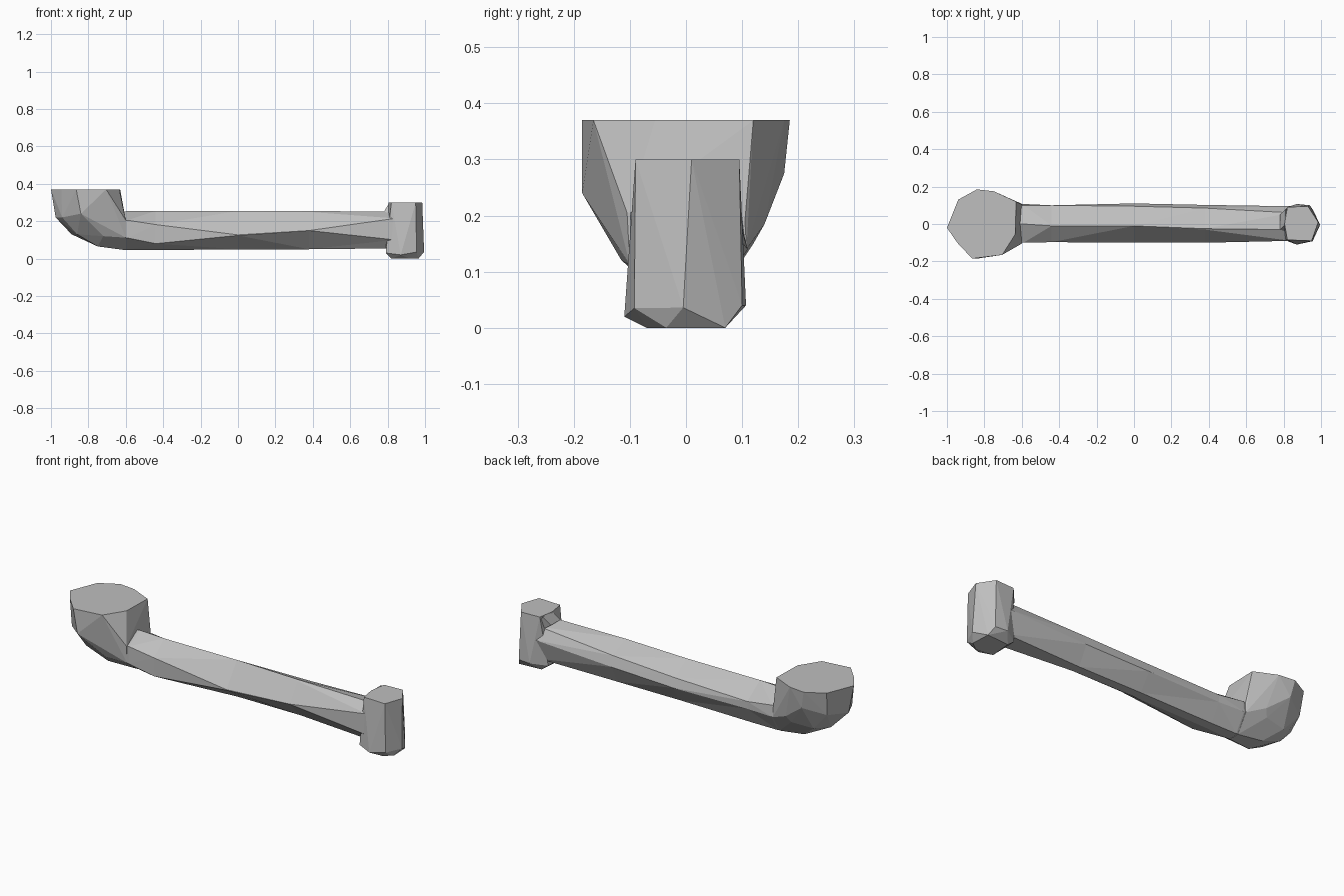
import bpy
import bmesh

# Remove the default object
default_object = bpy.data.objects.get("Cube")
if default_object:
    bpy.data.objects.remove(default_object, do_unlink=True)

# Single plain material
grey = bpy.data.materials.new("plain grey")
grey.use_nodes = True
colour = (0.52, 0.52, 0.52, 1)
grey.diffuse_color = colour
grey.node_tree.nodes["Principled BSDF"].inputs["Base Color"].default_value = colour


def finish(name, bm):
    """Turn a bmesh into a flat shaded object with outward normals."""
    bmesh.ops.recalc_face_normals(bm, faces=bm.faces[:])
    mesh = bpy.data.meshes.new(name)
    bm.to_mesh(mesh)
    bm.free()
    mesh.materials.append(grey)
    part = bpy.data.objects.new(name, mesh)
    bpy.context.scene.collection.objects.link(part)
    return part


def faceted_solid(name, points):
    """Chunky low-poly solid wrapped tightly around its corner points."""
    bm = bmesh.new()
    verts = [bm.verts.new(p) for p in points]
    hull = bmesh.ops.convex_hull(bm, input=verts)
    loose = {v for v in hull["geom_interior"] if isinstance(v, bmesh.types.BMVert)}
    bmesh.ops.delete(bm, geom=list(loose), context="VERTS")
    bmesh.ops.dissolve_limit(bm, angle_limit=0.02, verts=bm.verts[:], edges=bm.edges[:])
    return finish(name, bm)


def lofted_beam(name, sections):
    """Bridge (y, z) sections placed along x, and close both ends."""
    bm = bmesh.new()
    rings = [[bm.verts.new((x, y, z)) for y, z in ring] for x, ring in sections]
    for first, second in zip(rings, rings[1:]):
        count = len(first)
        for i in range(count):
            j = (i + 1) % count
            bm.faces.new((first[i], first[j], second[j], second[i]))
    bm.faces.new(rings[0])
    bm.faces.new(rings[-1])
    bmesh.ops.triangulate(bm, faces=bm.faces[:])
    return finish(name, bm)


# Flared elbow head: flat rim, swelling middle, rounded underside, tapering neck
rim_outline = [(-1, -.02), (-.94, .13), (-.84, .185), (-.75, .175), (-.63, .12),
               (-.635, -.055), (-.705, -.165), (-.865, -.185), (-.945, -.1)]
head_rim = [(x, y, .37) for x, y in rim_outline]
head_middle = [(-.975, -.01, .22), (-.93, .11, .24), (-.82, .175, .275),
               (-.7, .14, .185), (-.615, .09, .27), (-.67, -.135, .23),
               (-.84, -.185, .24), (-.94, -.09, .22)]
head_underside = [(-.89, .02, .13), (-.84, .1, .14), (-.72, .12, .15),
                  (-.86, -.08, .13), (-.72, -.115, .12),
                  (-.75, .05, .065), (-.75, -.05, .065)]
head_neck = [(-.6, -.105, .205), (-.6, -.1, .112), (-.6, -.01, .045),
             (-.6, .05, .045), (-.6, .108, .14), (-.6, .105, .19)]
faceted_solid("elbow_head", head_rim + head_middle + head_underside + head_neck)

# Long stem: top ridge, back shoulder, back, bottom back, bottom front, front, front shoulder
lofted_beam("stem", [
    (-.72, [(0, .23), (.08, .2), (.09, .15), (.05, .075), (-.02, .075), (-.09, .13), (-.09, .2)]),
    (-.59, [(0, .255), (.1, .2), (.107, .14), (.05, .045), (-.01, .045), (-.1, .11), (-.1, .205)]),
    (-.44, [(-.01, .255), (.1, .18), (.1, .14), (.05, .045), (0, .045), (-.095, .08), (-.097, .182)]),
    (0, [(-.01, .255), (.095, .19), (.11, .14), (.05, .05), (0, .05), (-.1, .124), (-.1, .127)]),
    (.38, [(-.025, .255), (.085, .205), (.102, .15), (.05, .05), (0, .05), (-.1, .15), (-.03, .25)]),
    (.84, [(-.03, .25), (.06, .23), (.095, .17), (.06, .055), (-.05, .055), (-.09, .1), (-.09, .215)]),
])

# Upright end block: flat top, slightly wider foot with chamfered base
block_top = [(x, y, .3) for x, y in [(.985, .01), (.93, .095), (.82, .09),
                                     (.805, 0), (.82, -.085), (.95, -.09)]]
block_foot = [(.995, -.005, .036), (.94, .1, .04), (.87, .107, .04), (.79, .06, .03),
              (.79, -.08, .03), (.87, -.11, .02), (.955, -.092, .035)]
block_base = [(x, y, 0) for x, y in [(.965, -.035), (.96, .07), (.83, .06),
                                     (.82, -.06), (.92, -.07)]]
faceted_solid("end_block", block_top + block_foot + block_base)

# Small flare where the stem meets the end block
faceted_solid("end_flare", [(.78, .05, .25), (.78, -.03, .25), (.81, .08, .3), (.81, 0, .3),
                            (.86, .09, .2), (.86, -.08, .2)])
